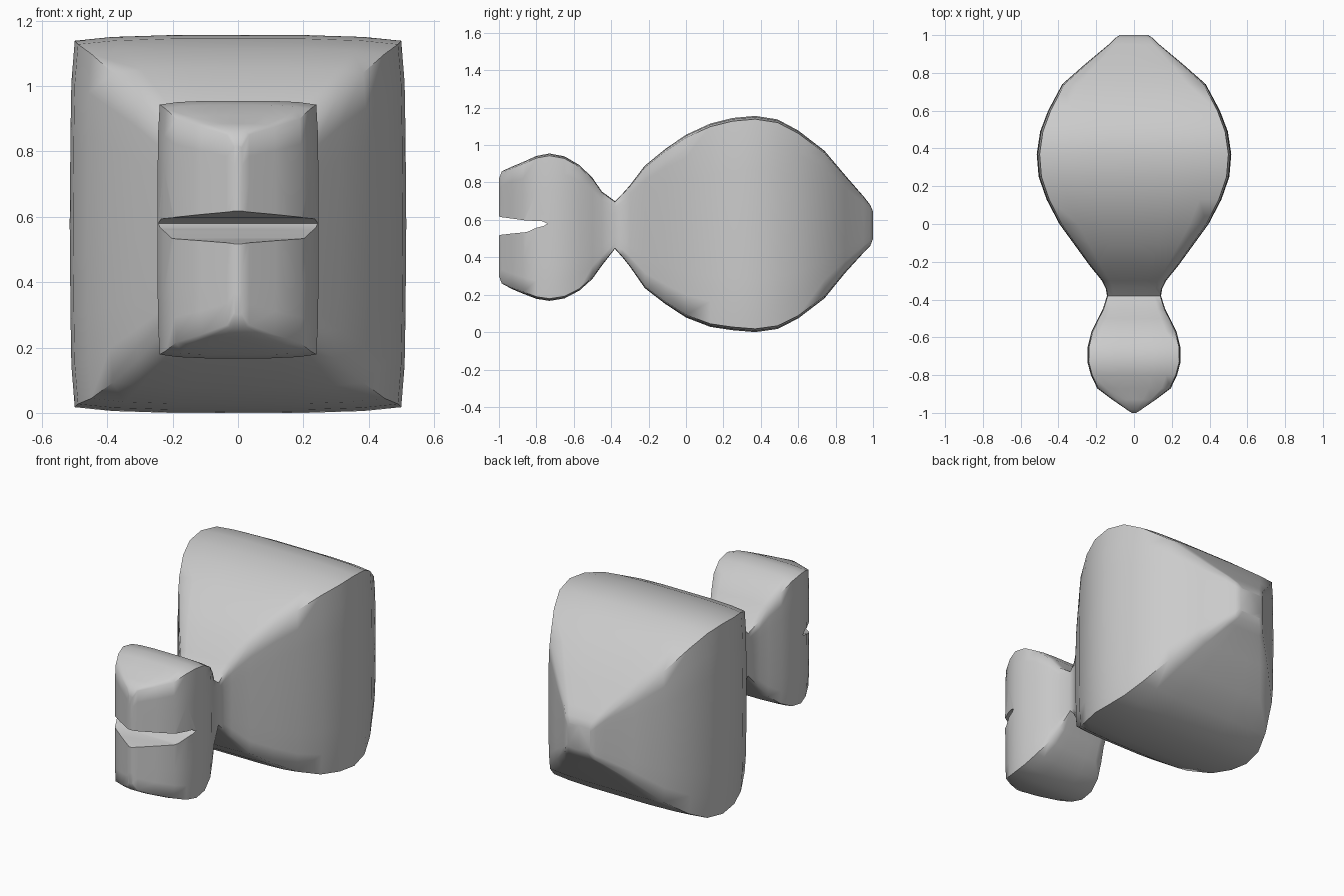
import bpy, bmesh

# Stations along the body: y, half width, top z, bottom z
STATIONS = [
    (-1.0, 0.012, 0.82, 0.30), (-0.985, 0.035, 0.86, 0.26),
    (-0.93, 0.115, 0.885, 0.23), (-0.87, 0.195, 0.91, 0.205),
    (-0.80, 0.228, 0.942, 0.178), (-0.73, 0.247, 0.955, 0.167),
    (-0.65, 0.245, 0.94, 0.18), (-0.57, 0.225, 0.893, 0.222),
    (-0.50, 0.19, 0.825, 0.285), (-0.45, 0.165, 0.752, 0.355),
    (-0.38, 0.143, 0.70, 0.445), (-0.34, 0.15, 0.74, 0.40),
    (-0.30, 0.17, 0.785, 0.35), (-0.22, 0.235, 0.89, 0.235),
    (-0.11, 0.315, 0.98, 0.15), (0.0, 0.395, 1.055, 0.078),
    (0.13, 0.463, 1.115, 0.028), (0.25, 0.505, 1.145, 0.01),
    (0.37, 0.515, 1.156, 0.0), (0.49, 0.497, 1.137, 0.017),
    (0.60, 0.455, 1.078, 0.073), (0.74, 0.38, 0.97, 0.18),
    (0.85, 0.255, 0.84, 0.315), (0.95, 0.135, 0.725, 0.425),
    (0.985, 0.10, 0.68, 0.46), (1.0, 0.075, 0.645, 0.50),
]
# One quarter of the softly bulging rectangular section
QUARTER = [(1, 0), (0.995, 0.5), (0.99, 0.75), (0.97, 0.97),
           (0.75, 0.99), (0.4, 1), (0, 1)]


def ring_points():
    half = QUARTER + [(-x, z) for x, z in reversed(QUARTER[:-1])]
    return half + [(x, -z) for x, z in reversed(half[1:-1])]


def loft(name, rings):
    bm = bmesh.new()
    loops = [[bm.verts.new(p) for p in ring] for ring in rings]
    n = len(loops[0])
    for a, b in zip(loops, loops[1:]):
        for i in range(n):
            j = (i + 1) % n
            bm.faces.new((a[i], a[j], b[j], b[i]))
    bm.faces.new(loops[0])
    bm.faces.new(loops[-1])
    bmesh.ops.recalc_face_normals(bm, faces=bm.faces)
    mesh = bpy.data.meshes.new(name)
    bm.to_mesh(mesh)
    bm.free()
    obj = bpy.data.objects.new(name, mesh)
    bpy.context.collection.objects.link(obj)
    return obj


# Head, neck and rounded rear as one continuous skin
section = ring_points()
body = loft("body", [
    [(x * w, y, (t + b) / 2 + z * (t - b) / 2) for x, z in section]
    for y, w, t, b in STATIONS])

# Mouth slot across the front of the head
slot = [(-1.1, 0.65), (-0.99, 0.615), (-0.93, 0.607), (-0.86, 0.597),
        (-0.77, 0.593), (-0.74, 0.58), (-0.76, 0.568), (-0.80, 0.558),
        (-0.85, 0.535), (-0.93, 0.527), (-0.99, 0.52), (-1.1, 0.49)]
cutter = loft("mouth_cutter", [[(x, y, z) for y, z in slot] for x in (-0.4, 0.4)])
cut = body.modifiers.new("mouth", 'BOOLEAN')
cut.operation = 'DIFFERENCE'
cut.solver = 'EXACT'
cut.object = cutter

bpy.context.view_layer.objects.active = body
body.select_set(True)
bpy.ops.object.modifier_apply(modifier="mouth")
bpy.data.objects.remove(cutter)
bpy.ops.object.shade_smooth_by_angle(angle=1.1)
